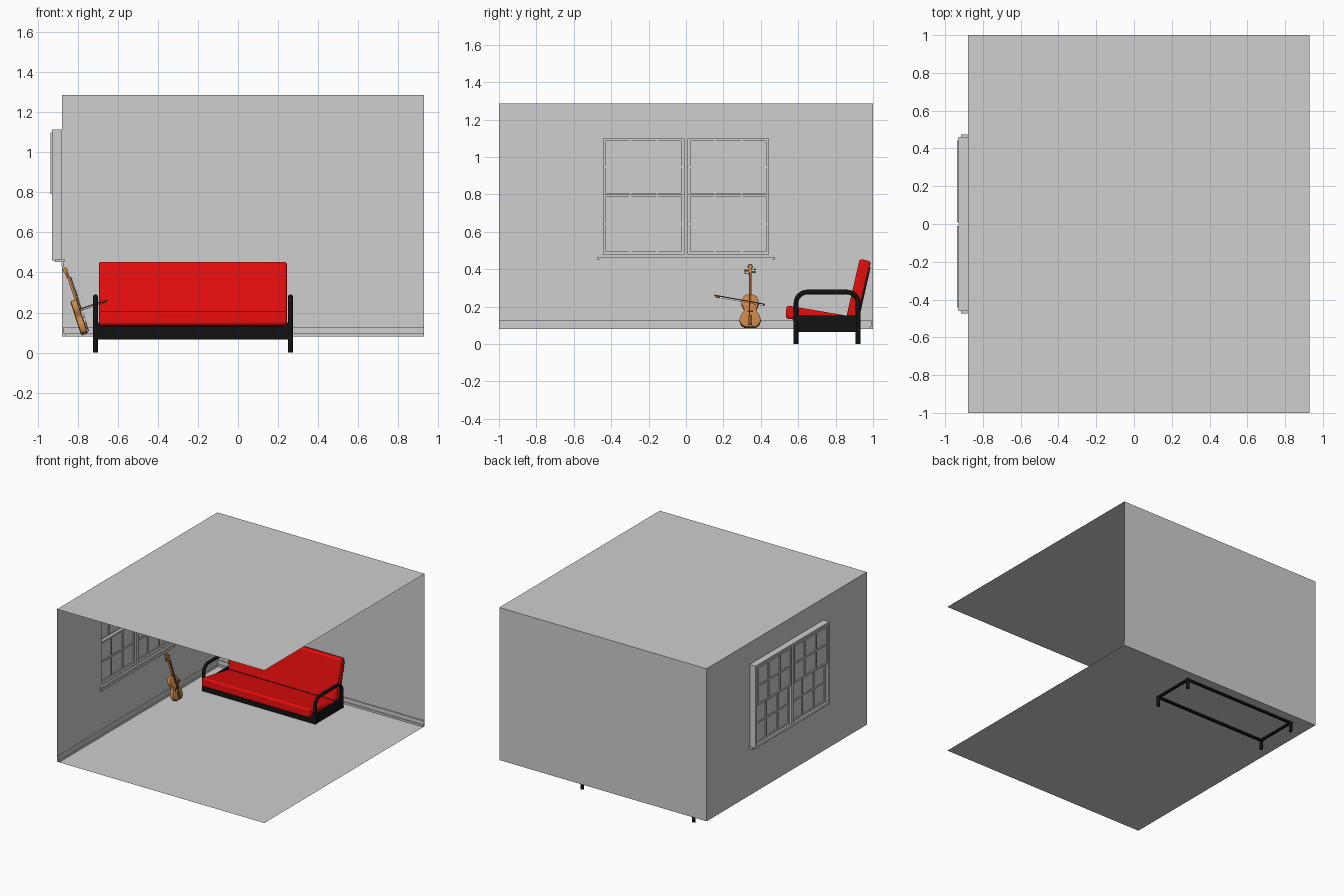
import bpy, bmesh, math
from mathutils import Matrix, Vector

if "Cube" in bpy.data.objects:
    bpy.data.objects.remove(bpy.data.objects["Cube"])


def material(name, rgb):
    m = bpy.data.materials.new(name)
    m.diffuse_color = (*rgb, 1)
    m.use_nodes = True
    m.node_tree.nodes["Principled BSDF"].inputs["Base Color"].default_value = m.diffuse_color
    return m


GREY = material("plaster grey", (0.62, 0.62, 0.62))
RED = material("cushion red", (0.78, 0.004, 0.004))
BLACK = material("frame black", (0.006, 0.006, 0.006))
WOOD = material("varnished wood", (0.56, 0.23, 0.06))
DARK = material("dark wood", (0.22, 0.085, 0.025))


def finish(name, bm, mat, matrix=None):
    bmesh.ops.recalc_face_normals(bm, faces=bm.faces)
    me = bpy.data.meshes.new(name)
    bm.to_mesh(me)
    bm.free()
    me.materials.append(mat)
    ob = bpy.data.objects.new(name, me)
    bpy.context.collection.objects.link(ob)
    if matrix:
        ob.matrix_world = matrix
    return ob


def boxes(name, specs, mat, matrix=None):
    """One object from boxes given as (x0, x1, y0, y1, z0, z1)."""
    bm = bmesh.new()
    for x0, x1, y0, y1, z0, z1 in specs:
        t = Matrix.Translation(((x0 + x1) / 2, (y0 + y1) / 2, (z0 + z1) / 2))
        s = Matrix.Diagonal((x1 - x0, y1 - y0, z1 - z0, 1))
        bmesh.ops.create_cube(bm, size=1, matrix=t @ s)
    return finish(name, bm, mat, matrix)


def plane_quads(name, quads, mat):
    bm = bmesh.new()
    for q in quads:
        bm.faces.new([bm.verts.new(p) for p in q])
    return finish(name, bm, mat)


def smooth(ob, angle=40):
    bpy.ops.object.select_all(action='DESELECT')
    ob.select_set(True)
    bpy.context.view_layer.objects.active = ob
    bpy.ops.object.shade_smooth_by_angle(angle=math.radians(angle))


def prism_x(name, profile, x0, x1, mat, bevel=0):
    """Profile in y, z pushed along x."""
    bm = bmesh.new()
    f = bm.faces.new([bm.verts.new((x0, y, z)) for y, z in profile])
    r = bmesh.ops.extrude_face_region(bm, geom=[f])
    verts = [g for g in r['geom'] if isinstance(g, bmesh.types.BMVert)]
    bmesh.ops.translate(bm, verts=verts, vec=(x1 - x0, 0, 0))
    ob = finish(name, bm, mat)
    if bevel:
        b = ob.modifiers.new("soft edges", 'BEVEL')
        b.width, b.segments = bevel, 3
        smooth(ob)
    return ob


# Room shell: floor, ceiling, back wall, left wall with window opening
XL, XR, ZF, ZC = -0.88, 0.93, 0.08, 1.285
for nm, z in (("floor", ZF), ("ceiling", ZC)):
    plane_quads(nm, [[(XL, -1, z), (XR, -1, z), (XR, 1, z), (XL, 1, z)]], GREY)
plane_quads("back_wall", [[(XL, 1, ZF), (XR, 1, ZF), (XR, 1, ZC), (XL, 1, ZC)]], GREY)
WY, WZ0, WZ1 = 0.46, 0.46, 1.113
plane_quads("left_wall", [
    [(XL, a, c), (XL, b, c), (XL, b, d), (XL, a, d)] for a, b, c, d in
    ((-1, -WY, ZF, ZC), (WY, 1, ZF, ZC), (-WY, WY, ZF, WZ0), (-WY, WY, WZ1, ZC))], GREY)

# Baseboards with a small shoe strip
boxes("left_baseboard", [(XL, XL + 0.01, -1, 1, ZF, 0.125),
                         (XL, XL + 0.018, -1, 1, ZF, 0.095)], GREY)
boxes("back_baseboard", [(XL, XR, 0.99, 1, ZF, 0.125),
                         (XL, XR, 0.982, 1, ZF, 0.095)], GREY)

# Window casing, mullion and sill
boxes("window_casing", [
    (-0.93, -0.878, -WY, -0.442, WZ0, WZ1), (-0.93, -0.878, 0.442, WY, WZ0, WZ1),
    (-0.93, -0.878, -WY, WY, 1.1, WZ1), (-0.93, -0.88, -WY, WY, WZ0, 0.48),
    (-0.93, -0.878, -0.011, 0.011, WZ0, WZ1)], GREY)
boxes("window_sill", [(-0.915, -0.866, -0.475, 0.475, 0.452, 0.466),
                      (-0.881, -0.872, -0.46, 0.46, 0.43, 0.452)], GREY)


# Sashes: border, muntins and pane
def sash(name, x0, x1, y0, y1, z0, z1):
    w, xm = 0.014, (x0 + x1) / 2
    parts = [(x0, x1, y0, y0 + w, z0, z1), (x0, x1, y1 - w, y1, z0, z1),
             (x0, x1, y0, y1, z0, z0 + w), (x0, x1, y0, y1, z1 - w, z1)]
    zm = (z0 + z1) / 2
    parts.append((x0 + .003, x1 - .003, y0, y1, zm - .006, zm + .006))
    for i in (1, 2):
        y = y0 + (y1 - y0) * i / 3
        parts.append((x0 + .003, x1 - .003, y - .006, y + .006, z0, z1))
    boxes(name, parts, GREY)
    boxes(name + "_pane", [(xm - .002, xm + .002, y0, y1, z0, z1)], GREY)


for side, y0, y1 in (("near", -0.442, -0.011), ("far", 0.011, 0.442)):
    sash(side + "_upper_sash", -0.936, -0.914, y0, y1, 0.793, 1.1)
    sash(side + "_lower_sash", -0.914, -0.892, y0, y1, 0.48, 0.803)

# Sofa arms: a bent tube that is also the front and back leg
def arm(name, x):
    r, path = 0.06, [(0.588, 0.0)]
    for cy, a0 in ((0.588 + r, 180), (0.92 - r, 90)):
        for i in range(7):
            a = math.radians(a0 - 15 * i)
            path.append((cy + r * math.cos(a), 0.278 - r + r * math.sin(a)))
    path.append((0.92, 0.0))
    cu = bpy.data.curves.new(name, 'CURVE')
    cu.dimensions = '3D'
    cu.bevel_depth, cu.bevel_resolution, cu.use_fill_caps = 0.0128, 2, True
    sp = cu.splines.new('POLY')
    sp.points.add(len(path) - 1)
    for p, (y, z) in zip(sp.points, path):
        p.co = (x, y, z, 1)
    cu.materials.append(BLACK)
    ob = bpy.data.objects.new(name, cu)
    bpy.context.collection.objects.link(ob)


for nm, x in (("left_arm", -0.712), ("right_arm", 0.262)):
    arm(nm, x)

# Sofa base rails and backrest frame
boxes("sofa_base", [(-0.712, 0.262, 0.578, 0.596, 0.065, 0.15),
                    (-0.712, 0.262, 0.912, 0.928, 0.065, 0.15),
                    (-0.72, -0.704, 0.588, 0.92, 0.065, 0.152),
                    (0.254, 0.27, 0.588, 0.92, 0.065, 0.152)], BLACK)
prism_x("backrest_frame", [(0.915, 0.14), (0.979, 0.41), (0.987, 0.41), (0.926, 0.14)],
        -0.69, 0.24, BLACK)

# Cushions
prism_x("seat_cushion", [(0.532, 0.138), (0.538, 0.207), (0.87, 0.15), (0.87, 0.085)],
        -0.695, 0.245, RED, 0.014)
prism_x("back_cushion", [(0.858, 0.148), (0.929, 0.456), (0.989, 0.442), (0.918, 0.134)],
        -0.695, 0.245, RED, 0.014)

# Violin frame: local x across, y along the neck, z out of the top plate
d = Vector((-0.31, 0, 0.95)).normalized()
u = Vector((0, 1, 0))
n = u.cross(d)
VM = Matrix((u, d, n)).transposed().to_4x4()
VM.translation = (-0.765, 0.343, 0.088)

# Violin body from a mirrored half outline
half = [(0.03, 0.002), (0.049, 0.016), (0.057, 0.04), (0.051, 0.064), (0.042, 0.076),
        (0.034, 0.088), (0.033, 0.102), (0.041, 0.117), (0.046, 0.13), (0.045, 0.15),
        (0.034, 0.172), (0.014, 0.183)]
outline = half + [(-x, y) for x, y in reversed(half)]
bm = bmesh.new()
base = bm.faces.new([bm.verts.new((x, y, -0.014)) for x, y in outline])
r = bmesh.ops.extrude_face_region(bm, geom=[base])
bmesh.ops.translate(bm, vec=(0, 0, 0.028),
                    verts=[g for g in r['geom'] if isinstance(g, bmesh.types.BMVert)])
bmesh.ops.recalc_face_normals(bm, faces=bm.faces)
plates = [f for f in bm.faces if len(f.verts) > 4]
bmesh.ops.inset_individual(bm, faces=plates, thickness=0.01, depth=0.004)
smooth(finish("violin_body", bm, WOOD, VM), 35)

# Neck, pegbox, scroll and pegs
boxes("violin_neck", [(-0.006, 0.006, 0.175, 0.3, 0.006, 0.018),
                      (-0.008, 0.008, 0.295, 0.335, 0.002, 0.018)], WOOD, VM)
bm = bmesh.new()


def rod(rad, length, y, z, seg, x=0):
    bmesh.ops.create_cone(bm, cap_ends=True, segments=seg, radius1=rad, radius2=rad, depth=length,
                          matrix=Matrix.Translation((x, y, z)) @ Matrix.Rotation(math.pi / 2, 4, 'Y'))


rod(0.013, 0.018, 0.338, 0.007, 14)
rod(0.006, 0.028, 0.338, 0.007, 10)
for i, y in enumerate((0.303, 0.31, 0.318, 0.325)):
    s = 1 if i % 2 else -1
    rod(0.002, 0.03, y, 0.01, 8, s * 0.012)
    rod(0.005, 0.006, y, 0.01, 8, s * 0.026)
smooth(finish("violin_scroll_and_pegs", bm, WOOD, VM))

# Fingerboard, tailpiece, bridge and strings
boxes("violin_fingerboard", [(-0.007, 0.007, 0.125, 0.297, 0.02, 0.025),
                             (-0.009, 0.009, 0.012, 0.062, 0.021, 0.026),
                             (-0.015, 0.015, 0.085, 0.088, 0.016, 0.029)], DARK, VM)
boxes("violin_strings", [(x - .0005, x + .0005, 0.05, 0.3, 0.027, 0.028)
                         for x in (-.005, -.0017, .0017, .005)], DARK, VM)

# Bow resting across the strings
a, b = Vector((-0.655, 0.15, 0.262)), Vector((-0.803, 0.42, 0.213))
BMX = (b - a).to_track_quat('Y', 'Z').to_matrix().to_4x4()
BMX.translation = a
L = (b - a).length
boxes("bow", [(-.0025, .0025, 0, L, -.0025, .0025), (-.003, .003, 0.012, 0.035, -.01, 0),
              (-.002, .002, L - .008, L, -.009, 0), (-.002, .002, 0.015, L, -.0095, -.0085)],
      DARK, BMX)
